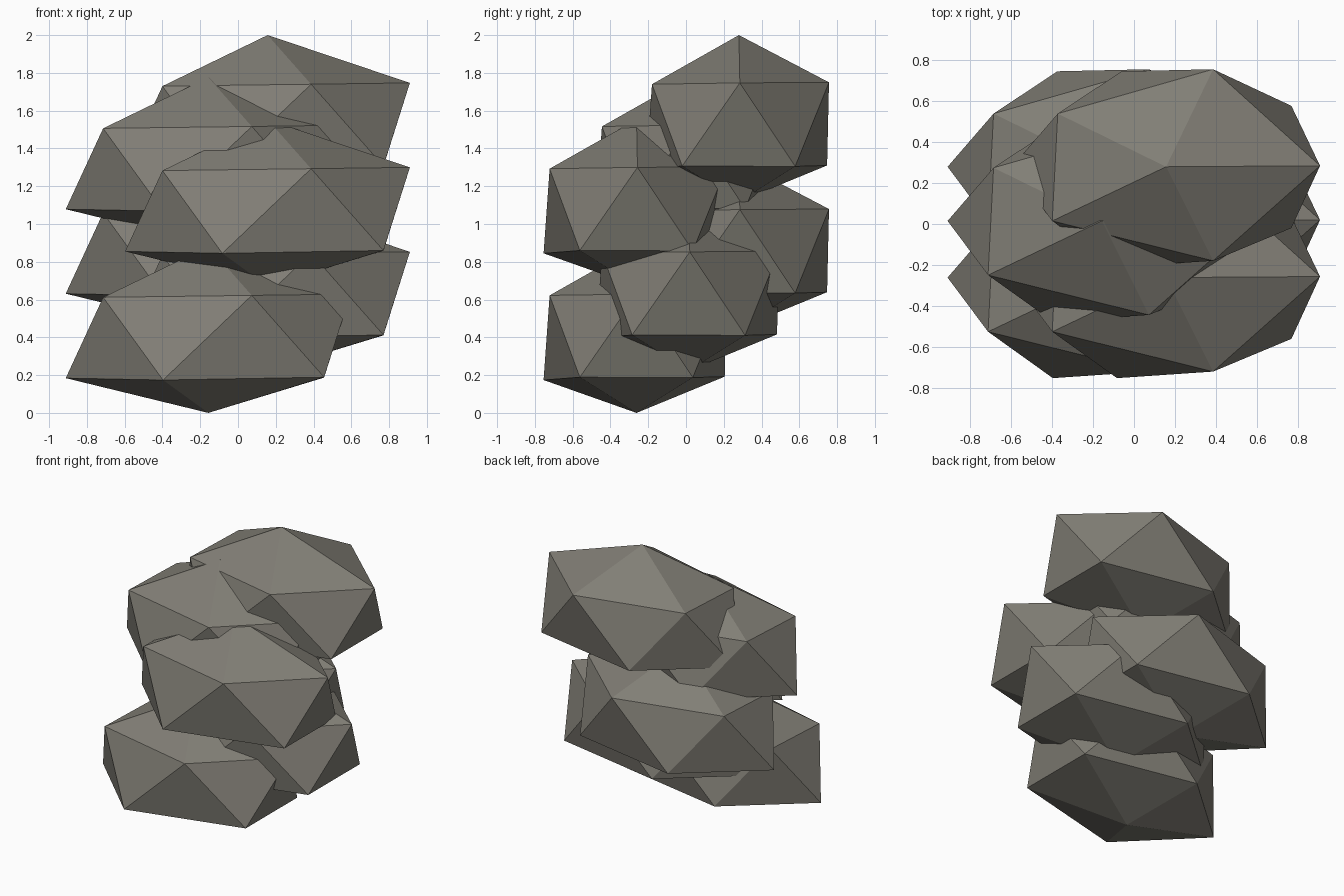
import bpy
import bmesh

cube = bpy.data.objects.get("Cube")
if cube:
    bpy.data.objects.remove(cube, do_unlink=True)

# One stone colour throughout
stone = bpy.data.materials.new("warm_grey_stone")
stone.use_nodes = True
colour = (0.22, 0.21, 0.18, 1)
stone.diffuse_color = colour
stone.node_tree.nodes["Principled BSDF"].inputs["Base Color"].default_value = colour

# Irregular twenty-sided boulder, measured from its apex
UPPER = [(.753, .005, -.253), (.23, .477, -.25), (-.53, .26, -.265),
         (-.557, -.265, -.27), (.23, -.46, -.26)]
LOWER = [(.613, .298, -.695), (-.218, .467, -.69), (-.755, 0, -.698),
         (-.24, -.492, -.708), (.613, -.3, -.693)]


def boulder_mesh():
    bm = bmesh.new()
    top = bm.verts.new((0, 0, 0))
    bottom = bm.verts.new((0, 0, -.882))
    up = [bm.verts.new(p) for p in UPPER]
    low = [bm.verts.new(p) for p in LOWER]
    for i in range(5):
        j = (i + 1) % 5
        for tri in ((top, up[i], up[j]), (up[i], low[i], up[j]),
                    (low[i], low[j], up[j]), (bottom, low[j], low[i])):
            bm.faces.new(tri)
    bmesh.ops.recalc_face_normals(bm, faces=bm.faces)
    mesh = bpy.data.meshes.new("boulder")
    bm.to_mesh(mesh)
    bm.free()
    mesh.materials.append(stone)
    return mesh


# Staggered stack: alternating left and right, stepping front to back
mesh = boulder_mesh()
for i in range(6):
    rock = bpy.data.objects.new(f"boulder_{i + 1}", mesh)
    side = 1 if i % 2 else -1
    rock.location = (side * .157, (-.262, .015, .28)[i % 3], .882 + i * .2236)
    bpy.context.collection.objects.link(rock)
